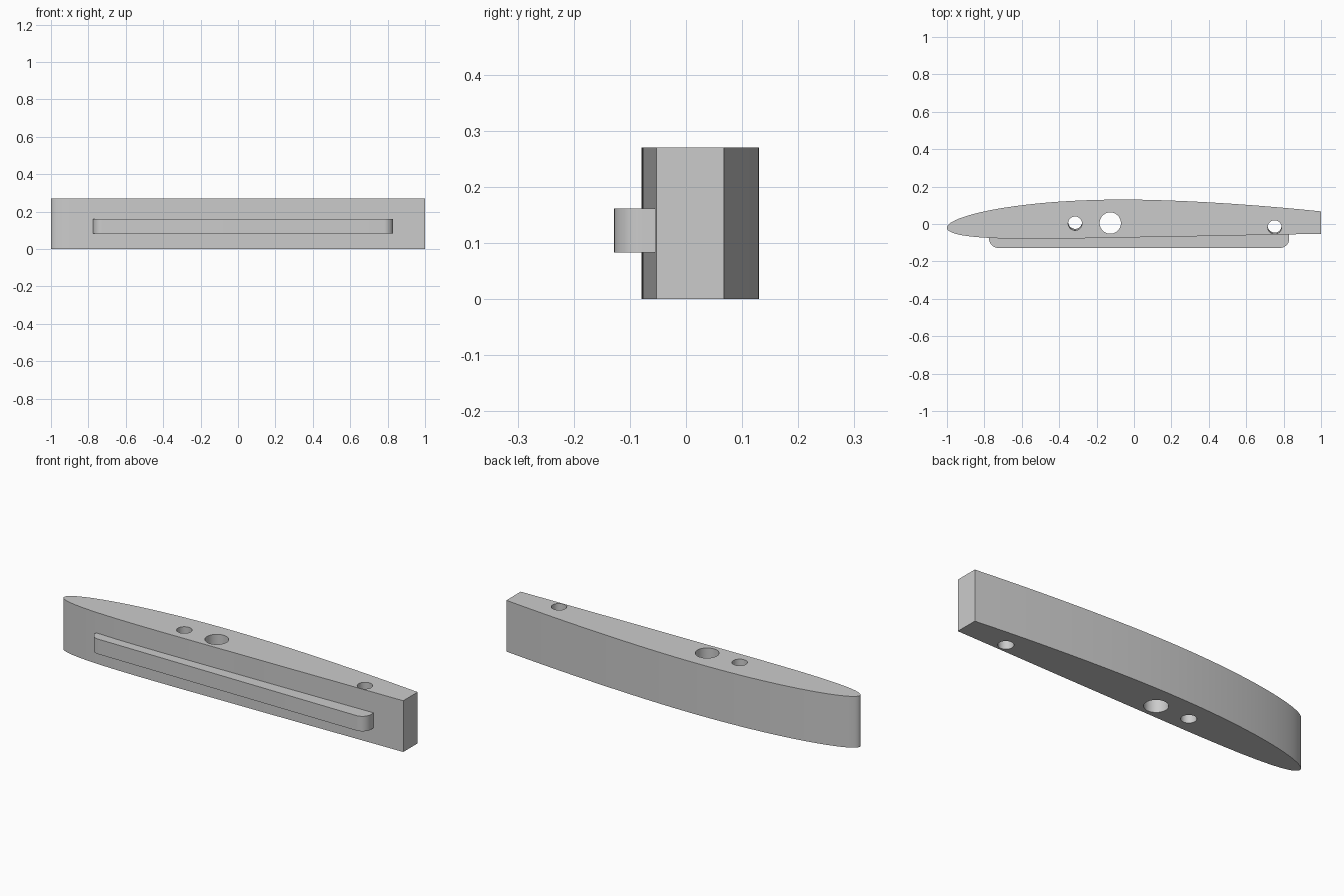
import bpy, bmesh, math
from mathutils import Vector

cube = bpy.data.objects.get("Cube")
if cube:
    bpy.data.objects.remove(cube, do_unlink=True)

grey = bpy.data.materials.new("light grey")
grey.use_nodes = True
colour = (0.6, 0.6, 0.6, 1)
grey.diffuse_color = colour
grey.node_tree.nodes["Principled BSDF"].inputs["Base Color"].default_value = colour

HEIGHT = 0.27


def new_object(name, bm):
    bmesh.ops.recalc_face_normals(bm, faces=bm.faces)
    mesh = bpy.data.meshes.new(name)
    bm.to_mesh(mesh)
    bm.free()
    mesh.materials.append(grey)
    obj = bpy.data.objects.new(name, mesh)
    bpy.context.collection.objects.link(obj)
    return obj


def extrude_outline(name, outline, z0, z1):
    bm = bmesh.new()
    face = bm.faces.new([bm.verts.new((x, y, z0)) for x, y in outline])
    top = bmesh.ops.extrude_face_region(bm, geom=[face])["geom"]
    bmesh.ops.translate(bm, vec=(0, 0, z1 - z0),
                        verts=[v for v in top if isinstance(v, bmesh.types.BMVert)])
    return new_object(name, bm)


def section(x, side):
    """Cambered wing section, cut off square before its trailing edge."""
    t = (x + 1) / 2.8
    half = 1.02 * (0.2969 * math.sqrt(t) - 0.126 * t - 0.3516 * t**2
                   + 0.2843 * t**3 - 0.1015 * t**4)
    if t < 0.4:
        camber = 0.057 * (0.8 * t - t * t) / 0.16
    else:
        camber = 0.057 * (0.2 + 0.8 * t - t * t) / 0.36
    return (x, -0.02 + camber - 0.0069 * (x + 1) + side * half)


# Wing-section body, with stations crowded towards the nose
N = 40
stations = [-1 + 2 * (i / N) ** 2 for i in range(N + 1)]
outline = [section(x, 1) for x in reversed(stations)]
outline += [section(x, -1) for x in stations[1:]]
body = extrude_outline("body", outline, 0, HEIGHT)

# Three through holes; the two small ones lean slightly
for name, x, y, radius, lean in (("front_pin_hole", -0.315, 0.007, 0.037, 0.008),
                                 ("main_hole", -0.127, 0.005, 0.057, 0),
                                 ("rear_pin_hole", 0.752, -0.013, 0.037, 0.008)):
    bm = bmesh.new()
    bmesh.ops.create_cone(bm, cap_ends=True, segments=48, radius1=radius,
                          radius2=radius, depth=HEIGHT * 2)
    for v in bm.verts:
        v.co += Vector((x, y - lean * v.co.z / HEIGHT, HEIGHT / 2))
    cutter = new_object(name + "_cutter", bm)
    cutter.hide_render = True
    cutter.hide_set(True)
    cut = body.modifiers.new(name, "BOOLEAN")
    cut.operation = "DIFFERENCE"
    cut.solver = "EXACT"
    cut.object = cutter

# Apply the cuts and drop the cutters
bpy.context.view_layer.objects.active = body
body.select_set(True)
for mod in list(body.modifiers):
    cutter = mod.object
    bpy.ops.object.modifier_apply(modifier=mod.name)
    bpy.data.objects.remove(cutter, do_unlink=True)

# Raised rail along the front, with rounded outer corners
left, right, front, back, r = -0.775, 0.83, -0.128, -0.055, 0.05
rail_outline = [(right, back), (left, back)]
for cx, start in ((left + r, math.pi), (right - r, 1.5 * math.pi)):
    for i in range(11):
        a = start + math.pi / 2 * i / 10
        rail_outline.append((cx + r * math.cos(a), front + r + r * math.sin(a)))
rail = extrude_outline("rail", rail_outline, 0.083, 0.162)

# Smooth curved walls, sharp rims
for obj in (body, rail):
    obj.select_set(True)
bpy.context.view_layer.objects.active = body
bpy.ops.object.shade_smooth_by_angle(angle=math.radians(30))
